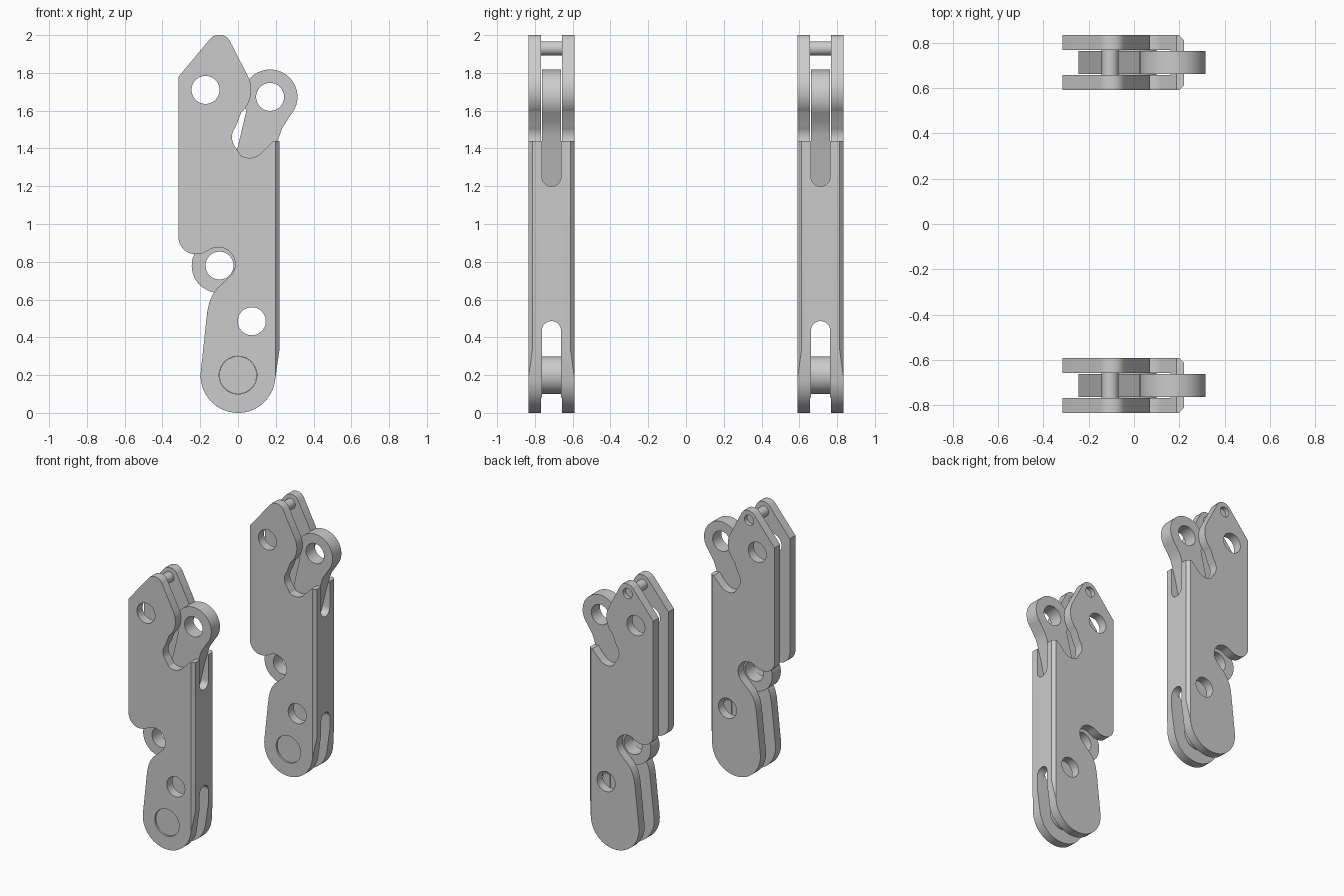
import bpy, bmesh
from math import sin, cos, radians

if "Cube" in bpy.data.objects:
    bpy.data.objects.remove(bpy.data.objects["Cube"])

HALF, GAP, SLOT, OFFSET = 0.122, 0.056, 0.051, 0.7125


def arc(cx, cz, r, a0, a1, n=12):
    return [(cx + r * cos(radians(a0 + (a1 - a0) * i / n)),
             cz + r * sin(radians(a0 + (a1 - a0) * i / n))) for i in range(n + 1)]


def circle(cx, cz, r, n=48):
    return arc(cx, cz, r, 0, 360, n)[:-1]


def prism(name, pts, lo, hi, axis='y'):
    """Extrude a flat outline along one axis."""
    place = {'x': lambda p, d: (d, p[0], p[1]),
             'y': lambda p, d: (p[0], d, p[1]),
             'z': lambda p, d: (p[0], p[1], d)}[axis]
    bm = bmesh.new()
    a = [bm.verts.new(place(p, lo)) for p in pts]
    b = [bm.verts.new(place(p, hi)) for p in pts]
    bm.faces.new(a)
    bm.faces.new(b[::-1])
    for i in range(len(pts)):
        j = (i + 1) % len(pts)
        bm.faces.new((a[i], b[i], b[j], a[j]))
    bmesh.ops.recalc_face_normals(bm, faces=bm.faces[:])
    me = bpy.data.meshes.new(name)
    bm.to_mesh(me)
    bm.free()
    ob = bpy.data.objects.new(name, me)
    bpy.context.collection.objects.link(ob)
    return ob


def activate(ob):
    bpy.ops.object.select_all(action='DESELECT')
    ob.select_set(True)
    bpy.context.view_layer.objects.active = ob


def carve(ob, cutter, op='DIFFERENCE'):
    m = ob.modifiers.new("cut", 'BOOLEAN')
    m.operation, m.object, m.solver = op, cutter, 'EXACT'
    activate(ob)
    bpy.ops.object.modifier_apply(modifier=m.name)
    bpy.data.objects.remove(cutter)


# channel bracket outline, seen from the front
outline = (
    arc(0, 0.198, 0.198, 174, 352, 32)
    + [(0.22, 0.34), (0.22, 1.44), (0.187, 1.44)]
    + arc(0.06, 1.44, 0.09, -48, -120)
    + arc(0.055, 1.46, 0.087, 222, 140)
    + arc(-0.09, 1.71, 0.16, -48, 25)
    + [(-0.045, 1.972), (-0.06, 1.99), (-0.082, 2.0), (-0.112, 2.0), (-0.135, 1.992), (-0.15, 1.977)]
    + [(-0.315, 1.78)]
    + arc(-0.225, 0.93, 0.09, 180, 270)
    + [(-0.19, 0.844), (-0.17, 0.854)]
    + arc(-0.105, 0.787, 0.09, 125, -45, 20)
    + [(-0.07, 0.697), (-0.11, 0.66), (-0.135, 0.625), (-0.152, 0.585), (-0.162, 0.54), (-0.168, 0.49)])
bracket = prism("bracket", outline, -HALF, HALF)

# chamfered outer edges, hollow channel and round-ended slots in the web
carve(bracket, prism("c", [(-1, -1.32), (0.32, 0), (-1, 1.32)], -1, 3, 'z'), 'INTERSECT')
carve(bracket, prism("c", [(-1, -1), (0.16, -1), (0.16, 3), (-1, 3)], -GAP, GAP))
carve(bracket, prism("c", arc(0, 1.25, SLOT, 180, 360, 16) + [(SLOT, 3), (-SLOT, 3)], -0.1, 1, 'x'))
carve(bracket, prism("c", arc(0, 0.435, SLOT, 0, 180, 16) + [(-SLOT, -1), (SLOT, -1)], -0.1, 1, 'x'))

# through holes, then the pin seats (lower one in front, upper one at the back)
for x, z in ((-0.172, 1.71), (0.073, 0.485)):
    carve(bracket, prism("c", circle(x, z, 0.074), -1, 1))
carve(bracket, prism("c", circle(0, 0.2, 0.1), -1, 0))
carve(bracket, prism("c", circle(-0.105, 1.93, 0.038, 32), 0, 1))

# pins
lower_pin = prism("lower_pin", circle(0, 0.2, 0.099), -HALF + 0.012, GAP + 0.01)
upper_pin = prism("upper_pin", circle(-0.105, 1.93, 0.0375, 32), -GAP - 0.01, HALF - 0.03)

# inner lever with an eye at each end
lever = prism("lever", (
    arc(0.17, 1.673, 0.145, -42, 210, 40)
    + [(-0.01, 1.37)]
    + arc(-0.1, 0.78, 0.145, 165, 345, 32)
    + [(0.19, 1.37), (0.222, 1.475), (0.235, 1.51), (0.255, 1.54)]), -SLOT, SLOT)
for x, z in ((0.17, 1.673), (-0.098, 0.78)):
    carve(lever, prism("c", circle(x, z, 0.074), -1, 1))

# shade, place the front set and copy it to the back
for ob in (bracket, lower_pin, upper_pin, lever):
    activate(ob)
    bpy.ops.object.shade_smooth_by_angle(angle=radians(30))
    twin = ob.copy()
    bpy.context.collection.objects.link(twin)
    twin.name = ob.name + "_back"
    ob.name += "_front"
    ob.location.y, twin.location.y = -OFFSET, OFFSET
